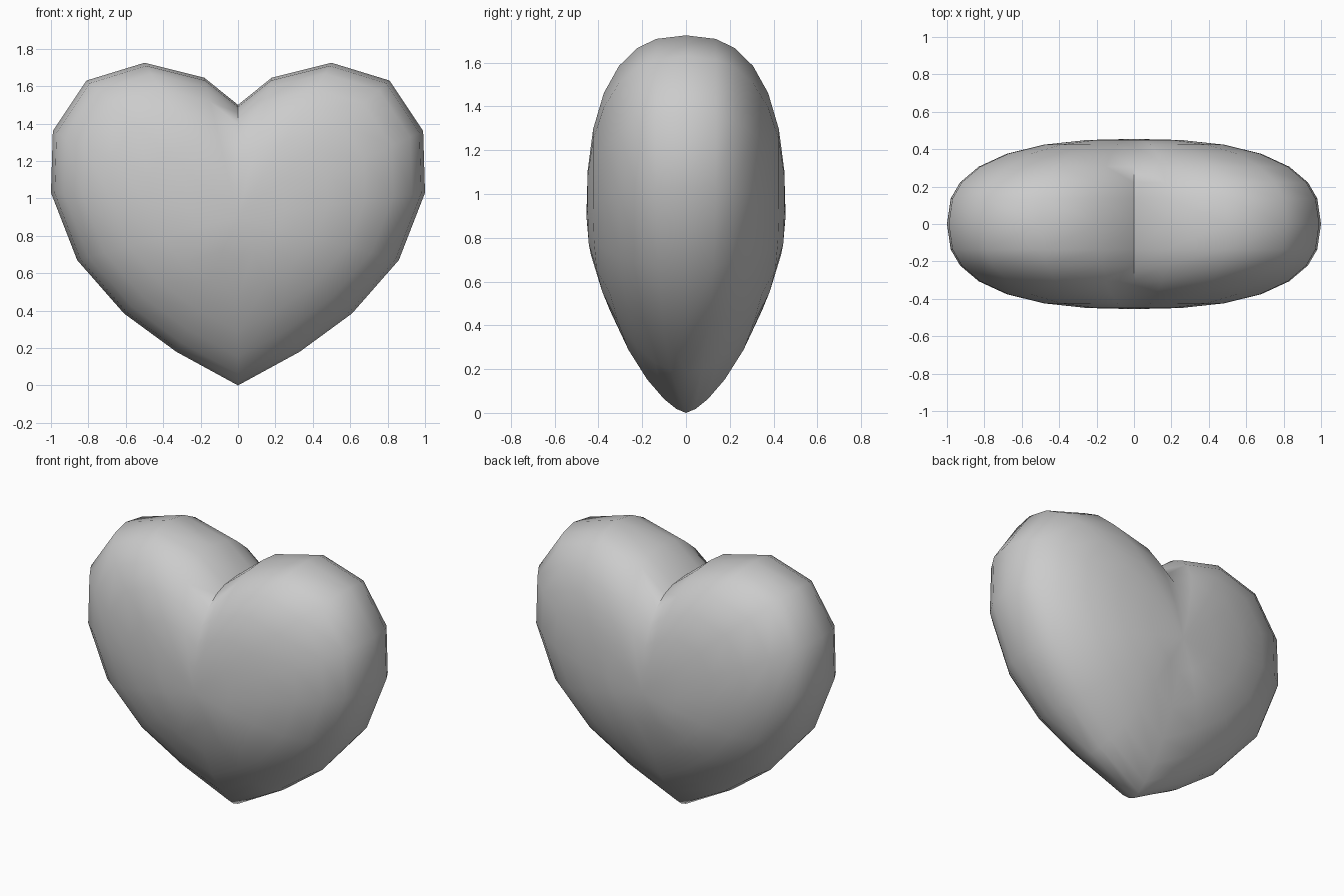
import bpy, bmesh, math

if "Cube" in bpy.data.objects:
    bpy.data.objects.remove(bpy.data.objects["Cube"])

CENTRE_Z = 0.9      # height of the thickest point
HALF_DEPTH = 0.455

# Right half of the outline, tip to notch: x, z, fullness of the bulge in that direction
half = [
    (0.00, 0.00, 1.5), (0.33, 0.18, 1.8), (0.61, 0.385, 2.15), (0.86, 0.67, 2.4),
    (1.00, 1.03, 2.5), (0.99, 1.36, 2.5), (0.81, 1.63, 2.5), (0.50, 1.725, 2.5),
    (0.18, 1.645, 2.5), (0.00, 1.50, 2.5),
]
outline = half + [(-x, z, p) for x, z, p in reversed(half[1:-1])]

# Shrinking rings on each side of the middle outline
levels = [0.98, 0.93, 0.83, 0.68, 0.48, 0.25]

bm = bmesh.new()


def ring(s, side):
    return [bm.verts.new((x * s,
                          side * HALF_DEPTH * (1 - s ** p) ** (1 / p),
                          CENTRE_Z + (z - CENTRE_Z) * s))
            for x, z, p in outline]


n = len(outline)
middle = ring(1.0, 1)
for side in (-1, 1):
    prev = middle
    for s in levels:
        cur = ring(s, side)
        for i in range(n):
            j = (i + 1) % n
            bm.faces.new((prev[i], prev[j], cur[j], cur[i]))
        prev = cur
    # Close at the thickest point
    pole = bm.verts.new((0, side * HALF_DEPTH, CENTRE_Z))
    for i in range(n):
        bm.faces.new((prev[i], prev[(i + 1) % n], pole))

bmesh.ops.recalc_face_normals(bm, faces=bm.faces)
mesh = bpy.data.meshes.new("heart")
bm.to_mesh(mesh)
bm.free()

heart = bpy.data.objects.new("heart", mesh)
bpy.context.collection.objects.link(heart)
bpy.context.view_layer.objects.active = heart
heart.select_set(True)
# Smooth body, sharp notch
bpy.ops.object.shade_smooth_by_angle(angle=math.radians(62))
